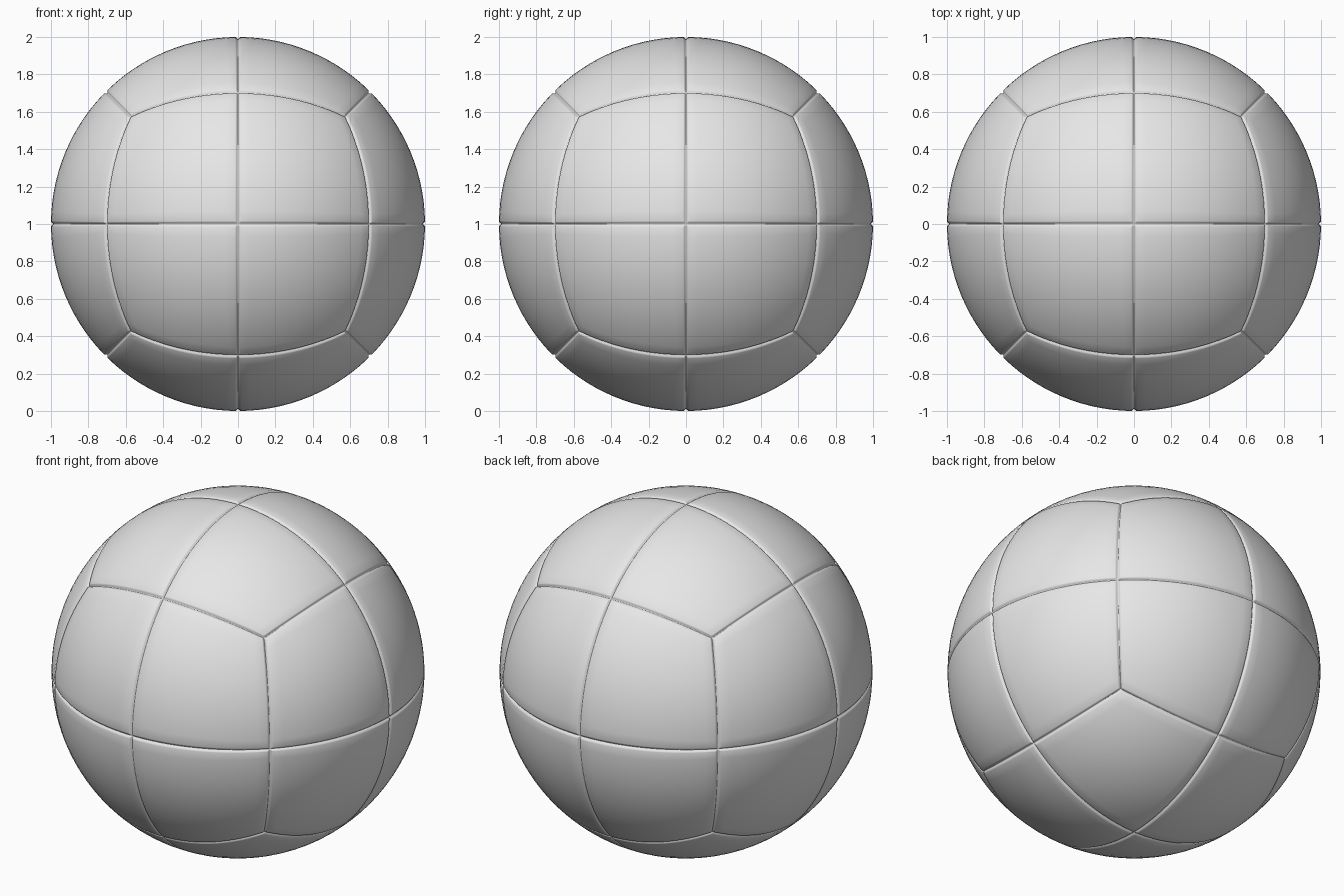
import bpy, bmesh, math
from mathutils import Vector

if "Cube" in bpy.data.objects:
    bpy.data.objects.remove(bpy.data.objects["Cube"], do_unlink=True)

GROOVE = 0.016   # half width of a seam, in radians
DEPTH = 0.012
PANEL = math.pi / 4

# Angles across one panel: fine steps at both seams, even steps between
lip = [GROOVE * i / 4 for i in range(5)]
middle = [GROOVE + (PANEL - 2 * GROOVE) * i / 14 for i in range(1, 14)]
panel = lip + middle + [PANEL - a for a in reversed(lip)]
angles = [-a for a in reversed(panel[1:])] + panel


def seam_depth(a):
    """Rounded groove depth at angle a, with a seam on every panel border."""
    d = abs(a) % PANEL
    d = min(d, PANEL - d)
    return DEPTH * max(0.0, 1 - d / GROOVE) ** 1.6


def add_side(bm, axis, sign):
    """One sixth of the ball: four panels on a cube side, pushed onto the sphere."""
    rows = []
    for a in angles:
        row = []
        for b in angles:
            p = Vector((0, 0, 0))
            p[axis] = sign
            p[(axis + 1) % 3] = math.tan(a)
            p[(axis + 2) % 3] = math.tan(b)
            radius = 1 - max(seam_depth(a), seam_depth(b))
            row.append(bm.verts.new(p.normalized() * radius))
        rows.append(row)
    for r, s in zip(rows, rows[1:]):
        for i in range(len(r) - 1):
            quad = [r[i], s[i], s[i + 1], r[i + 1]]
            bm.faces.new(quad if sign > 0 else quad[::-1])


# Ball of twenty-four panels
bm = bmesh.new()
for axis in range(3):
    for sign in (-1, 1):
        add_side(bm, axis, sign)
bmesh.ops.remove_doubles(bm, verts=bm.verts, dist=0.0005)
bmesh.ops.recalc_face_normals(bm, faces=bm.faces)
for f in bm.faces:
    f.smooth = True
mesh = bpy.data.meshes.new("paneled_ball")
bm.to_mesh(mesh)
bm.free()
ball = bpy.data.objects.new("paneled_ball", mesh)
ball.location.z = 1
bpy.context.collection.objects.link(ball)

# Plain light grey
grey = bpy.data.materials.new("light_grey")
grey.use_nodes = True
colour = (0.8, 0.8, 0.8, 1)
grey.diffuse_color = colour
grey.node_tree.nodes["Principled BSDF"].inputs["Base Color"].default_value = colour
mesh.materials.append(grey)
